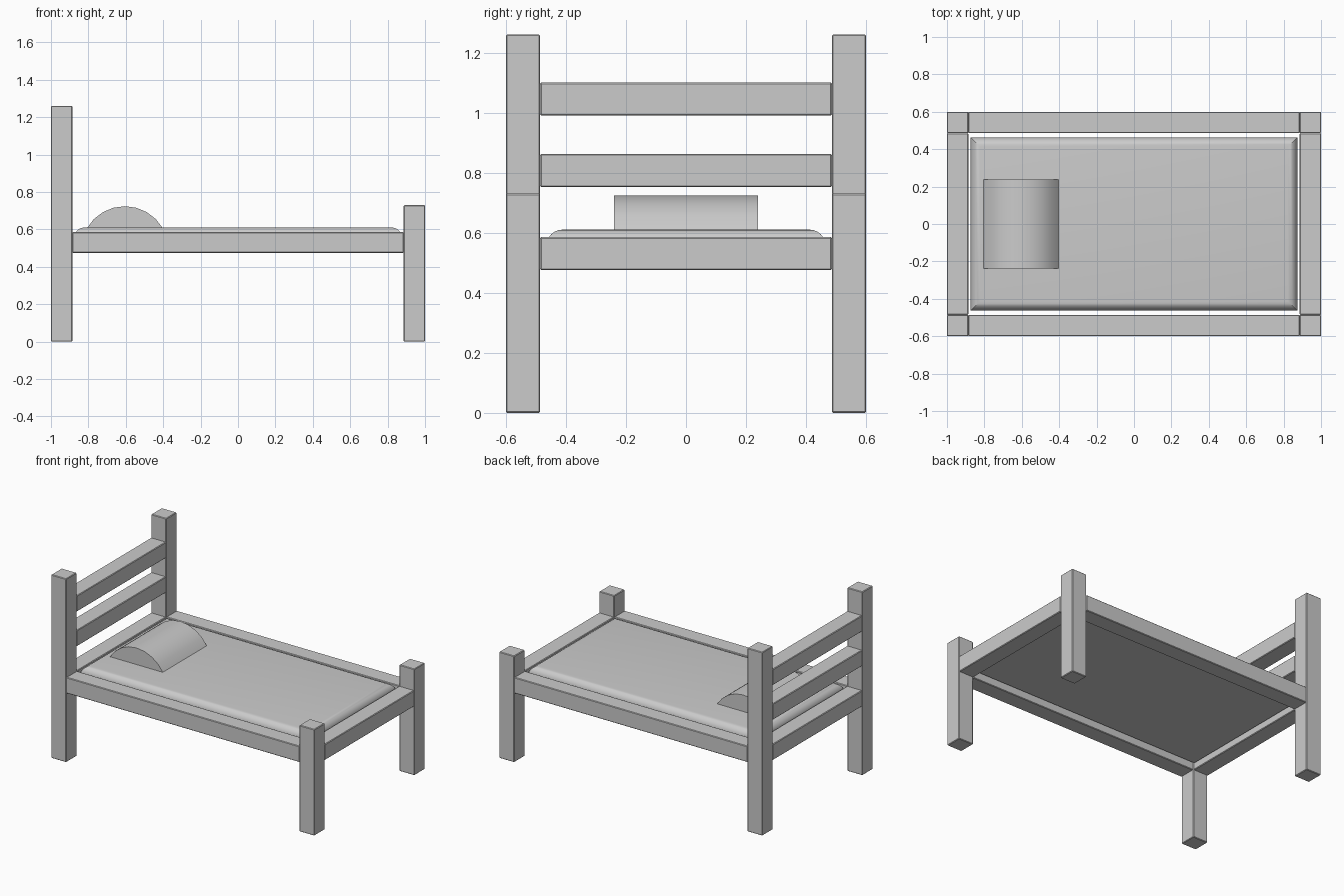
import bpy, bmesh, math

if "Cube" in bpy.data.objects:
    bpy.data.objects.remove(bpy.data.objects["Cube"])

W = 0.114          # timber thickness
X, Y = 1.0, 0.6    # half length and half width


def box(name, x0, x1, y0, y1, z0, z1, bevel=0.004):
    bpy.ops.mesh.primitive_cube_add(
        size=1, location=((x0 + x1) / 2, (y0 + y1) / 2, (z0 + z1) / 2))
    ob = bpy.context.object
    ob.name = name
    ob.scale = (x1 - x0, y1 - y0, z1 - z0)
    bpy.ops.object.transform_apply(location=False, rotation=False, scale=True)
    if bevel:
        mod = ob.modifiers.new("edge_bevel", 'BEVEL')
        mod.width = bevel
        mod.segments = 1
    return ob


# Corner posts and long side rails, front and back
for side, s in (("front", -1), ("back", 1)):
    y0, y1 = sorted((s * Y, s * (Y - W)))
    box(f"head_post_{side}", -X, -X + W, y0, y1, 0, 1.26)
    box(f"foot_post_{side}", X - W, X, y0, y1, 0, 0.73)
    box(f"side_rail_{side}", -X + W, X - W, y0, y1, 0.475, 0.585)

# End rails and headboard slats
for name, x0, z0 in (("head_rail", -X, 0.475), ("foot_rail", X - W, 0.475),
                     ("headboard_slat_lower", -X, 0.752),
                     ("headboard_slat_upper", -X, 0.99)):
    box(name, x0, x0 + W, -Y + W, Y - W, z0, z0 + 0.11)

# Mattress with rounded top edges
mattress = box("mattress", -0.873, 0.873, -0.463, 0.463, 0.51, 0.61, bevel=0)
bm = bmesh.new()
bm.from_mesh(mattress.data)
top = [e for e in bm.edges if all(v.co.z > 0 for v in e.verts)]
bmesh.ops.bevel(bm, geom=top, offset=0.05, segments=6, profile=0.5,
                affect='EDGES')
bm.to_mesh(mattress.data)
bm.free()
bpy.ops.object.shade_smooth_by_angle(angle=math.radians(30))

# Pillow: arc profile extruded across the bed
R, CX, TOP, HALF = 0.234, -0.605, 0.724, 0.239
bm = bmesh.new()
arc = []
for i in range(-4, 5):
    a = math.radians(15 * i)
    arc.append(bm.verts.new((CX + R * math.sin(a), -HALF,
                             TOP - R + R * math.cos(a))))
face = bm.faces.new(arc)
ext = bmesh.ops.extrude_face_region(bm, geom=[face])
bmesh.ops.translate(bm, vec=(0, 2 * HALF, 0),
                    verts=[g for g in ext["geom"]
                           if isinstance(g, bmesh.types.BMVert)])
bmesh.ops.recalc_face_normals(bm, faces=bm.faces[:])
mesh = bpy.data.meshes.new("pillow")
bm.to_mesh(mesh)
bm.free()
pillow = bpy.data.objects.new("pillow", mesh)
bpy.context.collection.objects.link(pillow)
bpy.ops.object.select_all(action='DESELECT')
pillow.select_set(True)
bpy.context.view_layer.objects.active = pillow
bpy.ops.object.shade_smooth_by_angle(angle=math.radians(30))
